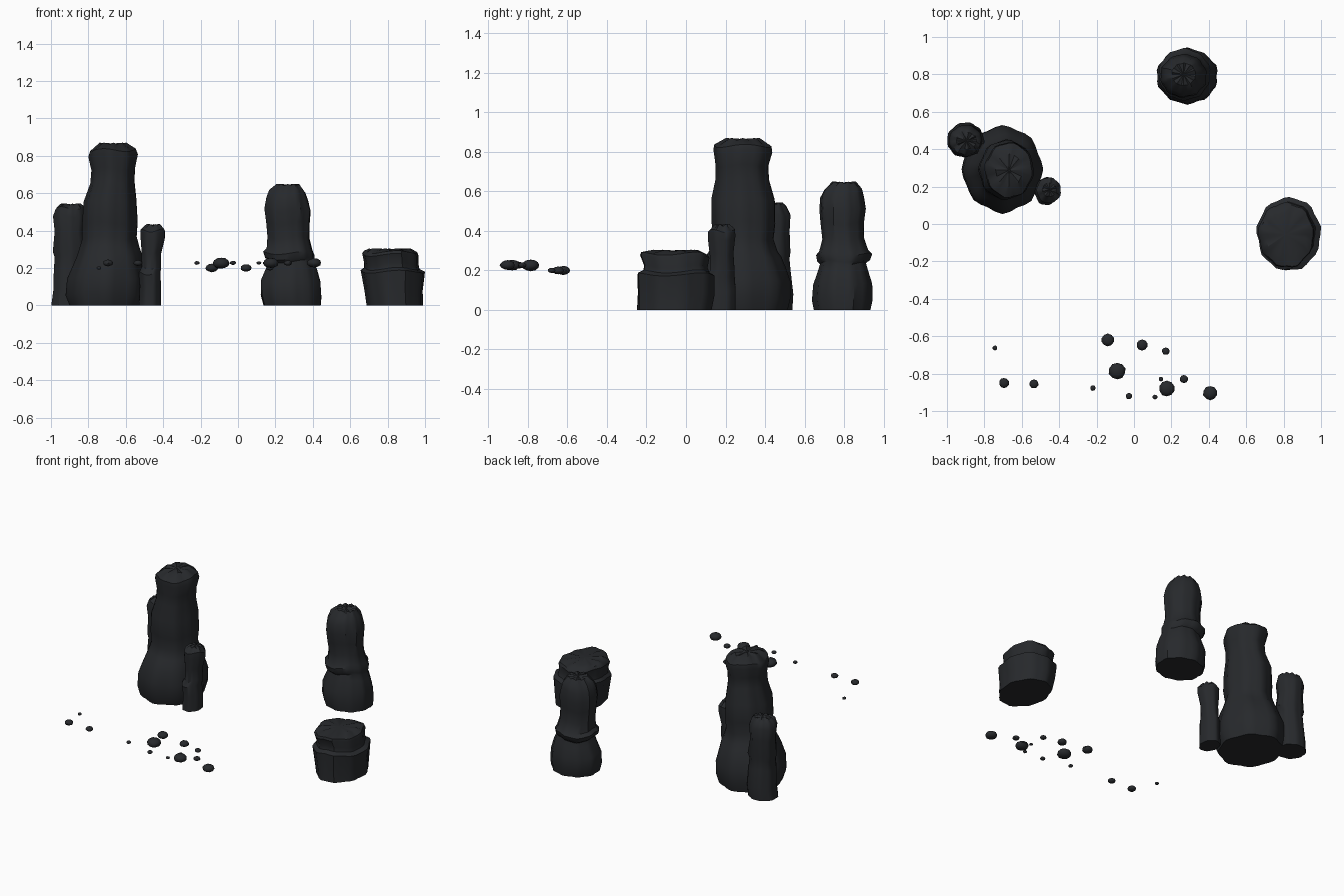
import bpy, bmesh, math
from mathutils import Vector, noise

mat = bpy.data.materials.new("dark_stone")
mat.diffuse_color = (0.02, 0.022, 0.025, 1)
SEG = 32


def finish(name, bm):
    bmesh.ops.recalc_face_normals(bm, faces=bm.faces[:])
    me = bpy.data.meshes.new(name)
    bm.to_mesh(me)
    bm.free()
    me.materials.append(mat)
    ob = bpy.data.objects.new(name, me)
    bpy.context.collection.objects.link(ob)
    bpy.ops.object.select_all(action='DESELECT')
    ob.select_set(True)
    bpy.context.view_layer.objects.active = ob
    bpy.ops.object.shade_smooth_by_angle(angle=math.radians(35))
    return ob


def rock(name, rings, lobes, seed, wobble=0.03):
    """Loft uneven rings given as (z, x_min, x_max, y_min, y_max)."""
    bm = bmesh.new()
    loops = []
    last = len(rings) - 1
    for i, (z, x0, x1, y0, y1) in enumerate(rings):
        cx, cy, rx, ry = (x0 + x1) / 2, (y0 + y1) / 2, (x1 - x0) / 2, (y1 - y0) / 2
        loop = []
        for k in range(SEG):
            a = math.tau * k / SEG
            n = noise.noise(Vector((2 * math.cos(a) + seed, 2 * math.sin(a), z * 6)))
            w = wobble * (math.sin(lobes * a + seed + z * 2) + n) - wobble * 0.5
            dz = 0.006 * math.sin(lobes * a + seed) - 0.006 if i == last else 0
            if 0 < i < last:
                dz = 0.008 * math.sin(3 * a + seed)
            loop.append(bm.verts.new((cx + rx * (1 + w) * math.cos(a),
                                      cy + ry * (1 + w) * math.sin(a), z + dz)))
        loops.append(loop)
    for lo, hi in zip(loops, loops[1:]):
        for k in range(SEG):
            j = (k + 1) % SEG
            bm.faces.new((lo[k], lo[j], hi[j], hi[k]))
    bm.faces.new(loops[0][::-1])
    # creased fan on the crown
    z, x0, x1, y0, y1 = rings[-1]
    tip = bm.verts.new(((x0 + x1) / 2, (y0 + y1) / 2, z - 0.005))
    for k in range(SEG):
        bm.faces.new((loops[-1][k], loops[-1][(k + 1) % SEG], tip))
    return finish(name, bm)


# Tall spire with a wide foot
rock("tall_spire", [
    (0, -.90, -.51, .08, .51), (.06, -.92, -.49, .06, .525), (.15, -.91, -.49, .06, .525),
    (.22, -.88, -.51, .08, .50), (.27, -.86, -.52, .10, .48), (.30, -.85, -.53, .12, .46),
    (.36, -.83, -.545, .145, .44), (.44, -.83, -.54, .13, .45), (.56, -.825, -.543, .13, .45),
    (.66, -.79, -.553, .15, .42), (.73, -.785, -.55, .15, .415), (.80, -.80, -.535, .14, .438),
    (.83, -.79, -.545, .14, .435), (.87, -.74, -.595, .20, .375)], 8, 1.3)

# Two side spires leaning against the tall one
rock("left_side_spire", [
    (0, -1, -.81, .355, .54), (.08, -.99, -.805, .36, .545), (.20, -.985, -.81, .36, .53),
    (.26, -.98, -.815, .365, .525), (.29, -.99, -.80, .36, .53), (.40, -.98, -.82, .365, .525),
    (.48, -.99, -.81, .36, .53), (.52, -.975, -.82, .37, .51), (.545, -.95, -.84, .40, .49)],
    9, 2.1)
rock("right_side_spire", [
    (0, -.53, -.41, .10, .25), (.10, -.525, -.41, .105, .25), (.17, -.53, -.415, .10, .245),
    (.20, -.515, -.41, .12, .245), (.28, -.515, -.41, .12, .24), (.36, -.52, -.39, .11, .25),
    (.40, -.52, -.39, .11, .25), (.435, -.49, -.415, .145, .22)], 7, 3.7)

# Middle spire at the back
rock("back_spire", [
    (0, .135, .445, .65, .93), (.05, .12, .45, .64, .94), (.13, .12, .445, .645, .94),
    (.20, .15, .425, .67, .92), (.235, .16, .41, .68, .91), (.25, .14, .41, .665, .93),
    (.28, .13, .41, .66, .94), (.30, .15, .40, .675, .92), (.36, .155, .385, .69, .90),
    (.44, .15, .385, .68, .90), (.51, .14, .39, .675, .91), (.57, .15, .375, .68, .90),
    (.61, .165, .36, .70, .89), (.65, .20, .33, .74, .86)], 10, 4.4)

# Low stump on the right
rock("low_stump", [
    (0, .69, .99, -.25, .13), (.08, .675, .99, -.25, .145), (.18, .655, 1, -.25, .145),
    (.195, .675, .97, -.22, .12), (.22, .675, .965, -.215, .11), (.27, .665, .965, -.235, .12),
    (.285, .675, .96, -.23, .11), (.305, .70, .925, -.17, .06)], 9, 5.6)

# Floating pebbles: x, y, radius
pebbles = [(-.743, -.663, .013), (-.695, -.85, .027), (-.535, -.855, .024), (-.22, -.877, .015),
           (-.14, -.62, .034), (-.09, -.786, .045), (.043, -.647, .03), (.17, -.68, .02),
           (.144, -.829, .012), (.176, -.88, .042), (.267, -.829, .022), (.407, -.903, .038),
           (-.027, -.92, .017), (.112, -.925, .013)]
for n, (x, y, r) in enumerate(pebbles):
    bm = bmesh.new()
    bmesh.ops.create_icosphere(bm, subdivisions=2, radius=r)
    z = .2 if y > -.7 else .19 - y * .01 + .028
    for v in bm.verts:
        k = 1 + .08 * noise.noise(v.co / r * 1.5 + Vector((n, 0, 0)))
        v.co = Vector((x + v.co.x * k, y + v.co.y * k, z + v.co.z * k * .66))
    finish(f"pebble_{n + 1}", bm)
